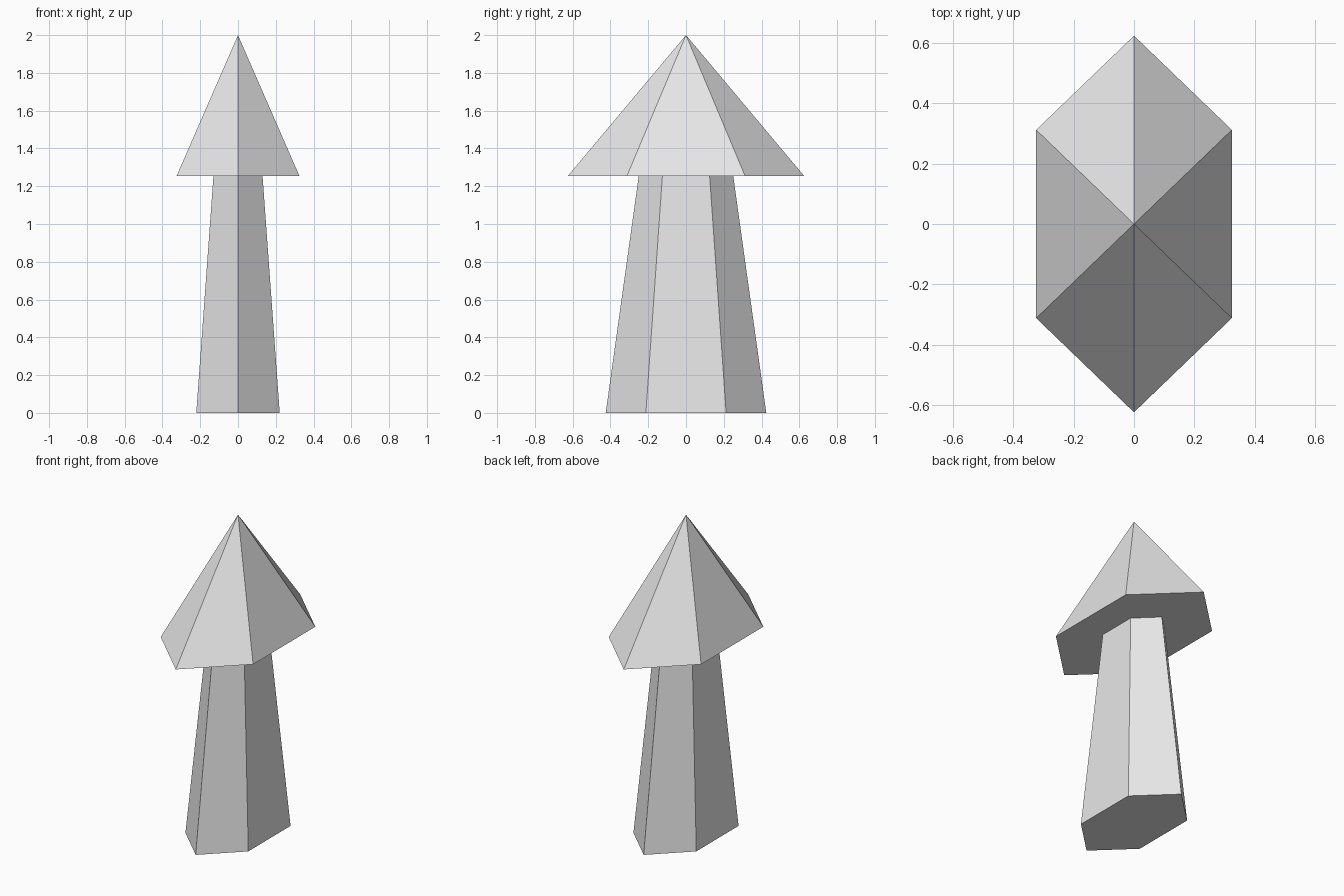
import bpy

cube = bpy.data.objects.get("Cube")
if cube:
    bpy.data.objects.remove(cube, do_unlink=True)

# Single plain grey for every part
grey = bpy.data.materials.new("light_grey")
grey.use_nodes = True
colour = (0.8, 0.8, 0.8, 1)
grey.diffuse_color = colour
grey.node_tree.nodes["Principled BSDF"].inputs["Base Color"].default_value = colour

SQUASH = 0.6    # width of the hexagons relative to their depth
JOIN_Z = 1.255  # height where the cap sits on the stem
TOP_Z = 2.0


def hex_cone(name, bottom_radius, top_radius, z0, z1):
    """Flat-sided six-sided cone, narrowed along x, with a corner on +y."""
    bpy.ops.mesh.primitive_cone_add(
        vertices=6, radius1=bottom_radius, radius2=top_radius,
        depth=z1 - z0, location=(0, 0, (z0 + z1) / 2))
    part = bpy.context.object
    part.name = name
    part.scale.x = SQUASH
    bpy.ops.object.transform_apply(location=True, rotation=False, scale=True)
    part.data.materials.append(grey)
    return part


# Tapered stem and pointed cap
hex_cone("stem", 0.425, 0.25, 0, JOIN_Z)
hex_cone("cap", 0.625, 0, JOIN_Z, TOP_Z)
